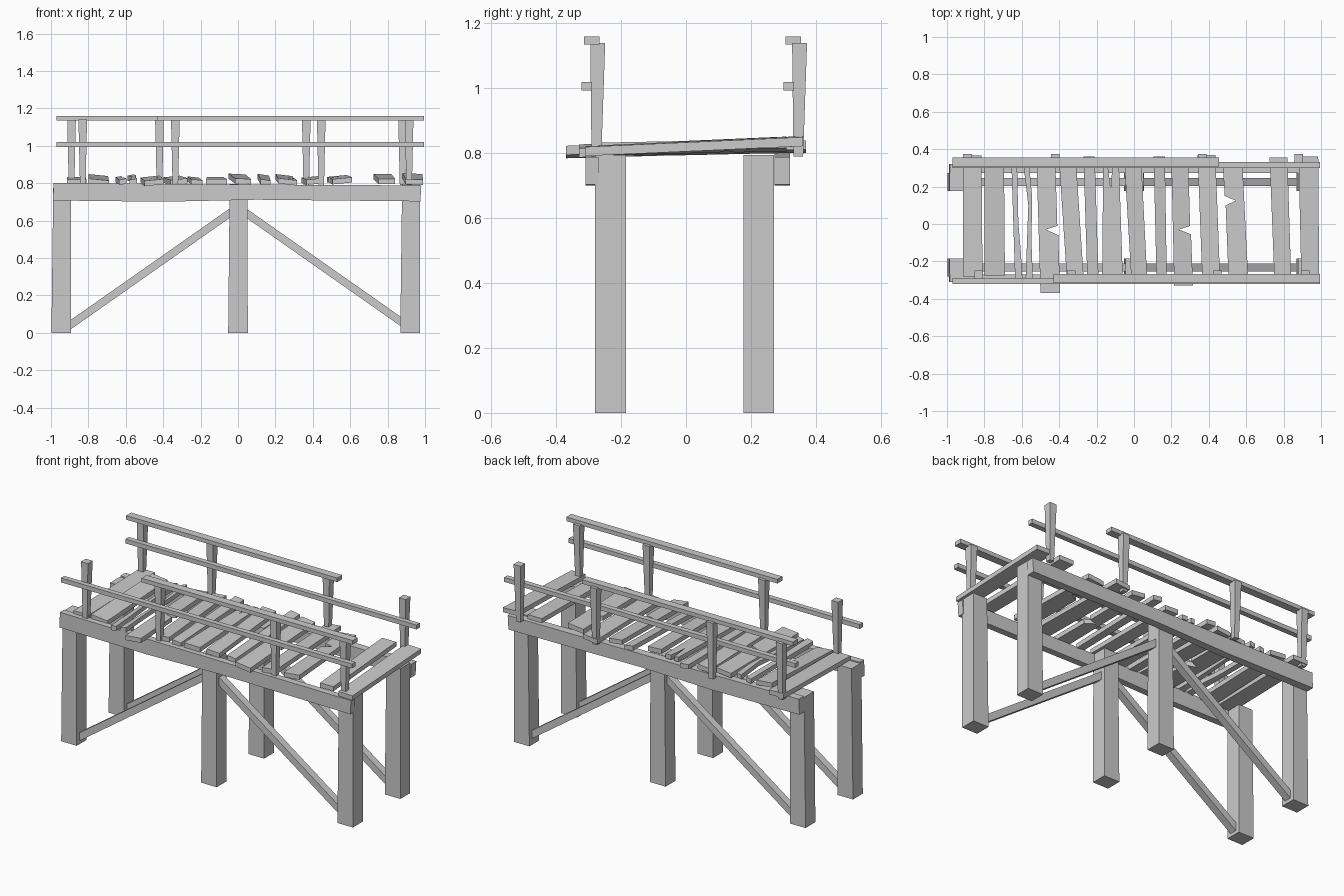
import bpy, bmesh
from mathutils import Vector


def finish(name, bm):
    bmesh.ops.recalc_face_normals(bm, faces=bm.faces)
    me = bpy.data.meshes.new(name)
    bm.to_mesh(me)
    bm.free()
    ob = bpy.data.objects.new(name, me)
    bpy.context.collection.objects.link(ob)
    return ob


def prism(name, points, offset):
    """Flat polygon extruded along an offset vector."""
    bm = bmesh.new()
    face = bm.faces.new([bm.verts.new(p) for p in points])
    res = bmesh.ops.extrude_face_region(bm, geom=[face])
    verts = [g for g in res["geom"] if isinstance(g, bmesh.types.BMVert)]
    bmesh.ops.translate(bm, verts=verts, vec=Vector(offset))
    # extruding keeps the source face, so the prism is closed
    return finish(name, bm)


def post(name, bottom, top):
    """Tapered upright; each end is (x, y, z, width, depth)."""
    bm = bmesh.new()
    rings = []
    for x, y, z, w, d in (bottom, top):
        rings.append([bm.verts.new((x + sx * w / 2, y + sy * d / 2, z))
                      for sx, sy in ((-1, -1), (1, -1), (1, 1), (-1, 1))])
    lo, hi = rings
    bm.faces.new(lo[::-1])
    bm.faces.new(hi)
    for i in range(4):
        j = (i + 1) % 4
        bm.faces.new((lo[i], lo[j], hi[j], hi[i]))
    return finish(name, bm)


def bar(name, x0, x1, y0, y1, z0, z1):
    return prism(name, [(x0, y0, z0), (x1, y0, z0), (x1, y0, z1), (x0, y0, z1)],
                 (0, y1 - y0, 0))


def plank(name, outline, z, slope, roll=0.0, thick=0.028):
    """Deck board from a plan outline, tilted in y (slope) and x (roll)."""
    cx = sum(p[0] for p in outline) / len(outline)
    pts = [(x, y, z + slope * y + roll * (x - cx)) for x, y in outline]
    return prism(name, pts, (0, 0, thick))


# Legs and diagonal braces, front and back
for side, ly in (("front", -0.233), ("back", 0.224)):
    for label, xb, xt in (("left", -0.945, -0.94), ("middle", 0.0, 0.003), ("right", 0.92, 0.925)):
        post(f"{side}_{label}_leg", (xb, ly, 0, 0.105, 0.095), (xt, ly, 0.795, 0.095, 0.095))
    for label, s in (("left", -1), ("right", 1)):
        prism(f"{side}_{label}_brace",
              [(s * 0.90, ly - 0.022, 0.015), (s * 0.90, ly - 0.022, 0.065),
               (s * 0.03, ly - 0.022, 0.675), (s * 0.03, ly - 0.022, 0.625)],
              (0, 0.045, 0))

# Long side beams with slightly crooked lower edges
for side, y, d in (("front", -0.31, 0.04), ("back", 0.272, 0.048)):
    prism(f"{side}_beam",
          [(-0.99, y, 0.708), (-0.4, y, 0.701), (0.1, y, 0.712), (0.975, y, 0.703),
           (0.98, y, 0.788), (-0.3, y, 0.795), (-0.985, y, 0.802)], (0, d, 0))

# Whole deck boards: x at front (left, right), x at back, y range, z, slope, roll
boards = [
    (-0.915, -0.81, -0.915, -0.815, -0.28, 0.365, 0.797, 0.02, 0.0),
    (-0.80, -0.69, -0.80, -0.695, -0.275, 0.315, 0.803, 0.04, -0.1),
    (-0.36, -0.27, -0.40, -0.31, -0.275, 0.33, 0.800, 0.03, 0.10),
    (-0.25, -0.19, -0.27, -0.21, -0.28, 0.36, 0.797, 0.02, -0.1),
    (-0.015, 0.07, -0.05, 0.04, -0.28, 0.31, 0.808, 0.04, -0.05),
    (0.12, 0.175, 0.105, 0.165, -0.275, 0.36, 0.802, 0.04, -0.15),
    (0.365, 0.46, 0.34, 0.435, -0.29, 0.37, 0.800, 0.02, 0.1),
    (0.75, 0.84, 0.725, 0.82, -0.28, 0.355, 0.807, 0.04, 0.0),
    (0.895, 0.99, 0.88, 0.985, -0.31, 0.36, 0.807, 0.045, -0.03),
]
for i, (fl, fr, bl, br, y0, y1, z, s, r) in enumerate(boards):
    plank(f"deck_board_{i + 1}", [(fl, y0), (fr, y0), (br, y1), (bl, y1)], z, s, r)

# Chipped, split and broken boards
broken = {
    "chipped_board_left": ([(-0.50, -0.37), (-0.395, -0.37), (-0.405, -0.06), (-0.47, -0.03),
                            (-0.41, -0.01), (-0.42, 0.31), (-0.52, 0.31)], 0.801, 0.03, 0.1),
    "split_board": ([(-0.17, -0.28), (-0.06, -0.28), (-0.08, 0.31), (-0.115, 0.31),
                     (-0.125, 0.19), (-0.14, 0.31), (-0.165, 0.31)], 0.800, 0.02, 0.0),
    "chipped_board_middle": ([(0.215, -0.33), (0.315, -0.33), (0.305, -0.055), (0.24, -0.03),
                              (0.30, -0.01), (0.29, 0.33), (0.20, 0.33)], 0.803, 0.03, -0.12),
    "chipped_board_right": ([(0.505, -0.28), (0.61, -0.28), (0.58, 0.31), (0.475, 0.31),
                             (0.485, 0.15), (0.545, 0.125), (0.49, 0.10)], 0.803, 0.025, 0.1),
    "broken_board_long": ([(-0.635, -0.32), (-0.595, -0.32), (-0.605, -0.15), (-0.618, 0.0),
                           (-0.625, 0.31), (-0.655, 0.31)], 0.802, 0.03, 0.2),
    "broken_board_splinter": ([(-0.58, -0.31), (-0.54, -0.31), (-0.548, -0.1), (-0.545, 0.15),
                               (-0.56, 0.31), (-0.59, 0.31), (-0.565, 0.1)], 0.806, 0.04, 0.2),
}
for name, (outline, z, s, r) in broken.items():
    plank(name, outline, z, s, r)

# Railings: the missing length of top rail is at opposite ends
rails = (("front", 0.0, (-0.83, -0.335, 0.445, 0.915), (-0.43, 0.995)),
         ("back", 0.622, (-0.89, -0.42, 0.365, 0.88), (-0.97, 0.455)))
for side, dy, xs, (t0, t1) in rails:
    for i, x in enumerate(xs):
        post(f"{side}_rail_post_{i + 1}", (x, dy - 0.276, 0.79, 0.03, 0.03),
             (x, dy - 0.272, 1.14, 0.046, 0.046))
    bar(f"{side}_top_rail", t0, t1, dy - 0.315, dy - 0.267, 1.135, 1.16)
    bar(f"{side}_lower_rail", -0.97, 0.995, dy - 0.322, dy - 0.29, 0.993, 1.02)
